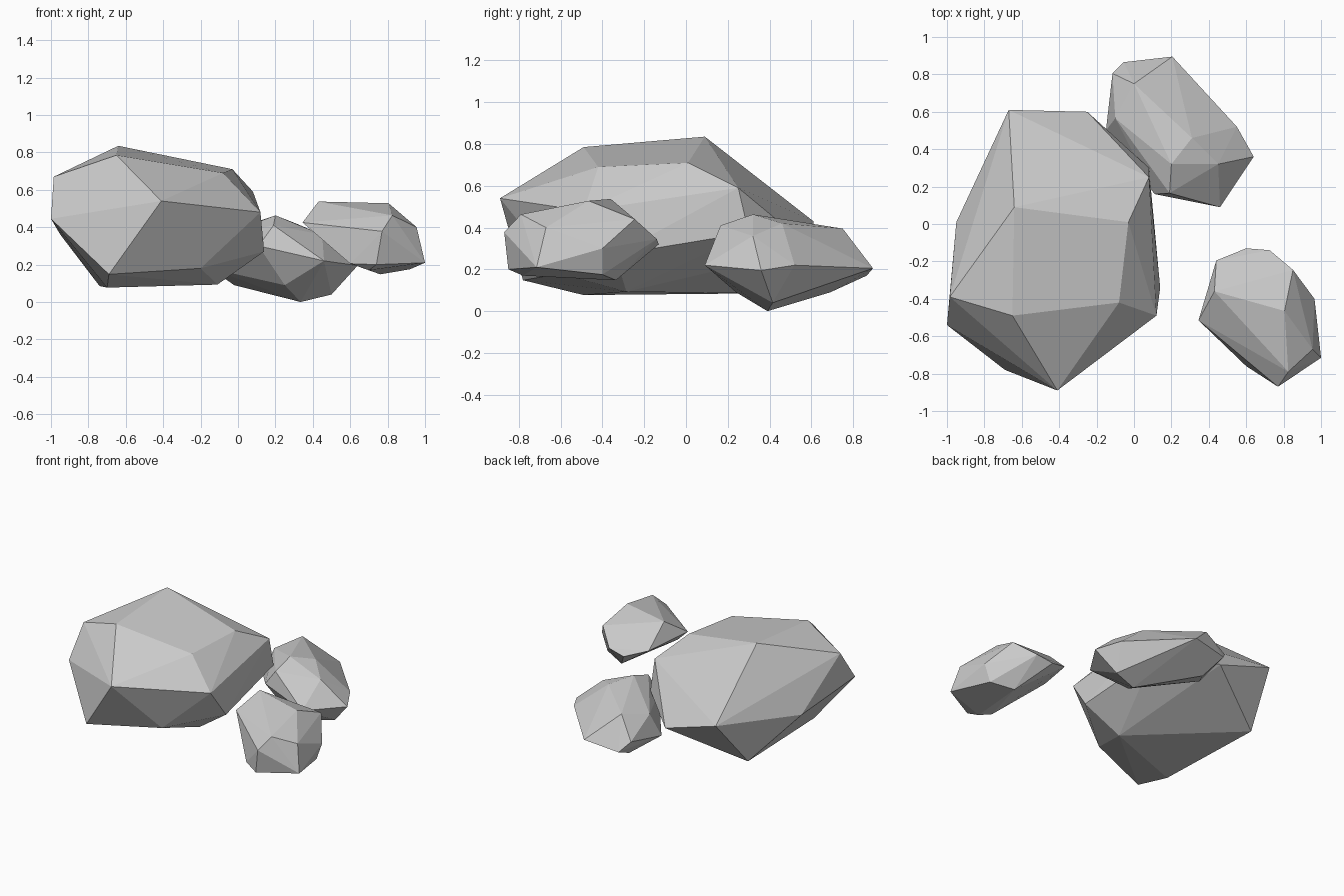
import bpy, bmesh


def rock(name, corners):
    """Faceted stone: convex hull around a handful of corner points."""
    bm = bmesh.new()
    for c in corners:
        bm.verts.new(c)
    hull = bmesh.ops.convex_hull(bm, input=bm.verts[:])
    loose = {v for v in hull["geom_interior"] + hull["geom_unused"]
             if isinstance(v, bmesh.types.BMVert)}
    bmesh.ops.delete(bm, geom=list(loose), context='VERTS')
    # merge nearly coplanar triangles into broad facets
    bmesh.ops.dissolve_limit(bm, angle_limit=0.03, verts=bm.verts[:], edges=bm.edges[:])
    bmesh.ops.recalc_face_normals(bm, faces=bm.faces[:])
    mesh = bpy.data.meshes.new(name)
    bm.to_mesh(mesh)
    bm.free()
    obj = bpy.data.objects.new(name, mesh)
    bpy.context.collection.objects.link(obj)
    return obj


# Large boulder: crown, waist, underside
rock("large_rock", [
    (-.64, .09, .835), (-.65, -.49, .785), (-.03, .01, .71), (-.08, -.42, .69),
    (.08, .25, .59), (.08, .30, .375), (-.67, .61, .43), (-.25, .60, .30),
    (.12, -.49, .48), (-.41, -.89, .54), (-1, -.54, .445), (-.985, -.39, .67),
    (-.95, .01, .36), (.14, -.34, .27), (-.69, -.78, .148), (-.2, -.60, .18),
    (-.11, -.285, .093), (-.70, -.49, .077), (-.74, .335, .085)])

# Back right stone
rock("back_rock", [
    (.2, .32, .463), (0, .75, .395), (.19, .165, .41), (.31, .46, .42), (.45, .32, .36),
    (-.1, .565, .35), (-.15, .5, .18), (.11, .16, .3), (-.115, .805, .24),
    (-.055, .865, .17), (.205, .895, .205), (.55, .52, .22), (.64, .36, .195),
    (.46, .09, .22), (.25, .24, .09), (-.02, .69, .09), (.335, .39, 0), (.5, .415, .04)])

# Front right stone
rock("front_rock", [
    (.43, -.36, .537), (.805, -.465, .528), (.825, -.79, .463), (.955, -.67, .4),
    (.77, -.87, .378), (.345, -.515, .425), (.44, -.195, .38), (.85, -.245, .44),
    (.725, -.14, .345), (.6, -.13, .32), (.965, -.4, .3), (1, -.715, .21),
    (.6, -.76, .205), (.74, -.85, .2), (.7, -.78, .17), (.76, -.335, .148), (.92, -.4, .175)])
